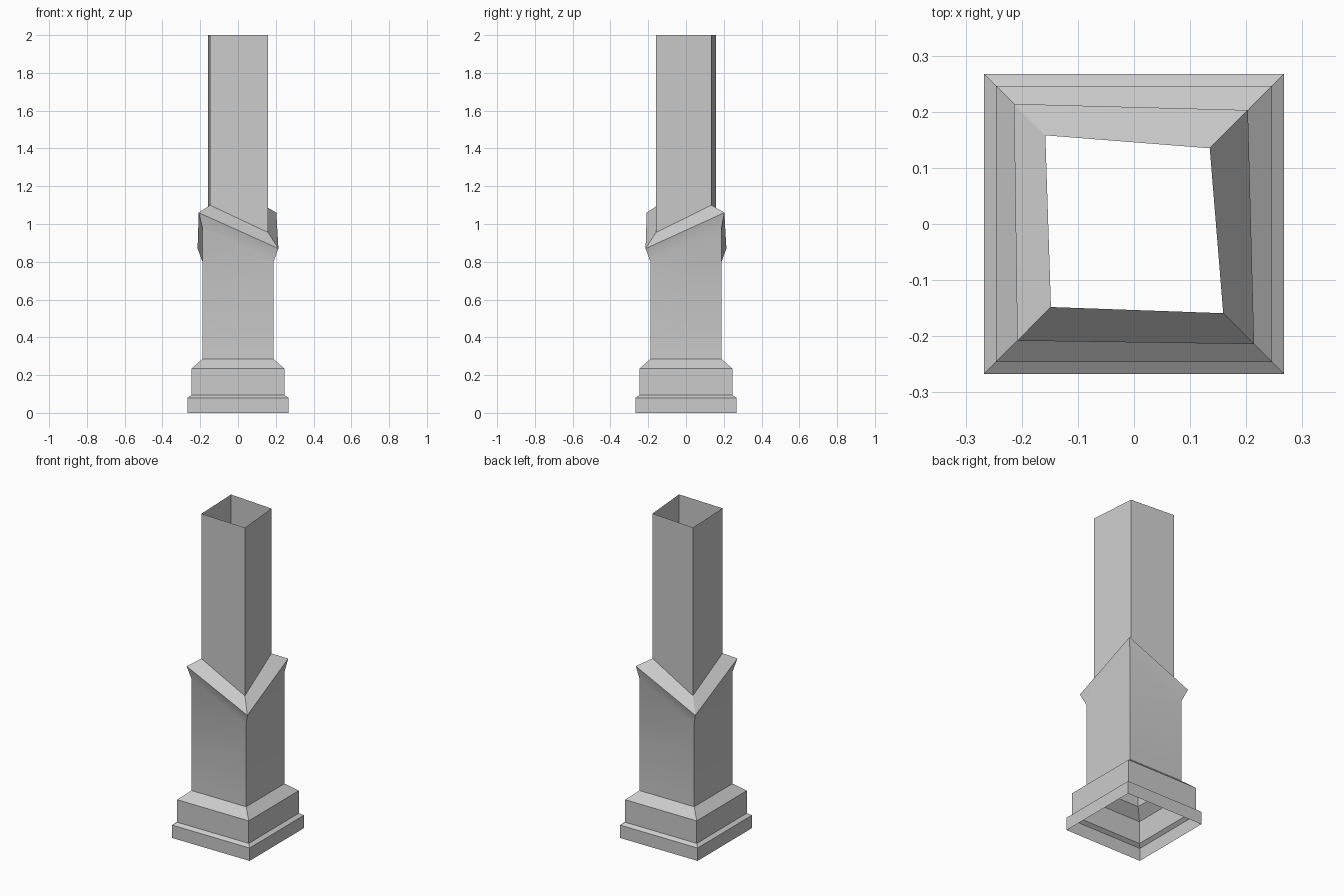
import bpy
import bmesh

cube = bpy.data.objects.get("Cube")
if cube:
    bpy.data.objects.remove(cube, do_unlink=True)

grey = bpy.data.materials.new("stone_grey")
grey.use_nodes = True
colour = (0.6, 0.6, 0.6, 1)
grey.diffuse_color = colour
grey.node_tree.nodes["Principled BSDF"].inputs["Base Color"].default_value = colour

# Corner directions: front low x, front high x, back high x, back low x
CORNERS = [(-1, -1), (1, -1), (1, 1), (-1, 1)]


def level(half, z):
    """Square, horizontal ring."""
    return [(sx * half, sy * half, z) for sx, sy in CORNERS]


def slanted(halves, z_high, z_low):
    """Ring whose opposite corners alternate between high and low."""
    heights = (z_high, z_low, z_high, z_low)
    return [(sx * h, sy * h, z) for (sx, sy), h, z in zip(CORNERS, halves, heights)]


def open_loft(name, rings):
    """Skin four-sided rings into an open shell."""
    bm = bmesh.new()
    loops = [[bm.verts.new(p) for p in ring] for ring in rings]
    for lower, upper in zip(loops, loops[1:]):
        for i in range(4):
            j = (i + 1) % 4
            bm.faces.new((lower[i], lower[j], upper[j], upper[i]))
    mesh = bpy.data.meshes.new(name)
    bm.to_mesh(mesh)
    bm.free()
    mesh.materials.append(grey)
    obj = bpy.data.objects.new(name, mesh)
    bpy.context.collection.objects.link(obj)
    bpy.ops.object.select_all(action='DESELECT')
    obj.select_set(True)
    bpy.context.view_layer.objects.active = obj
    bpy.ops.object.shade_smooth_by_angle(angle=0.5)
    return obj


# Stepped foot with a sloped shoulder
open_loft("stepped_base", [level(0.267, 0), level(0.267, 0.08), level(0.246, 0.095),
                           level(0.246, 0.235), level(0.188, 0.285)])

# Lower shaft flaring into a slanted collar
COLLAR = (0.208, 0.214, 0.203, 0.214)
NECK = (0.148, 0.159, 0.135, 0.158)
open_loft("lower_shaft", [level(0.188, 0.285), slanted([0.188] * 4, 0.98, 0.80),
                          slanted(COLLAR, 1.06, 0.87), slanted(NECK, 1.10, 0.955)])

# Narrow open upper shaft
open_loft("upper_shaft", [slanted(NECK, 1.10, 0.955), slanted(NECK, 2, 2)])
